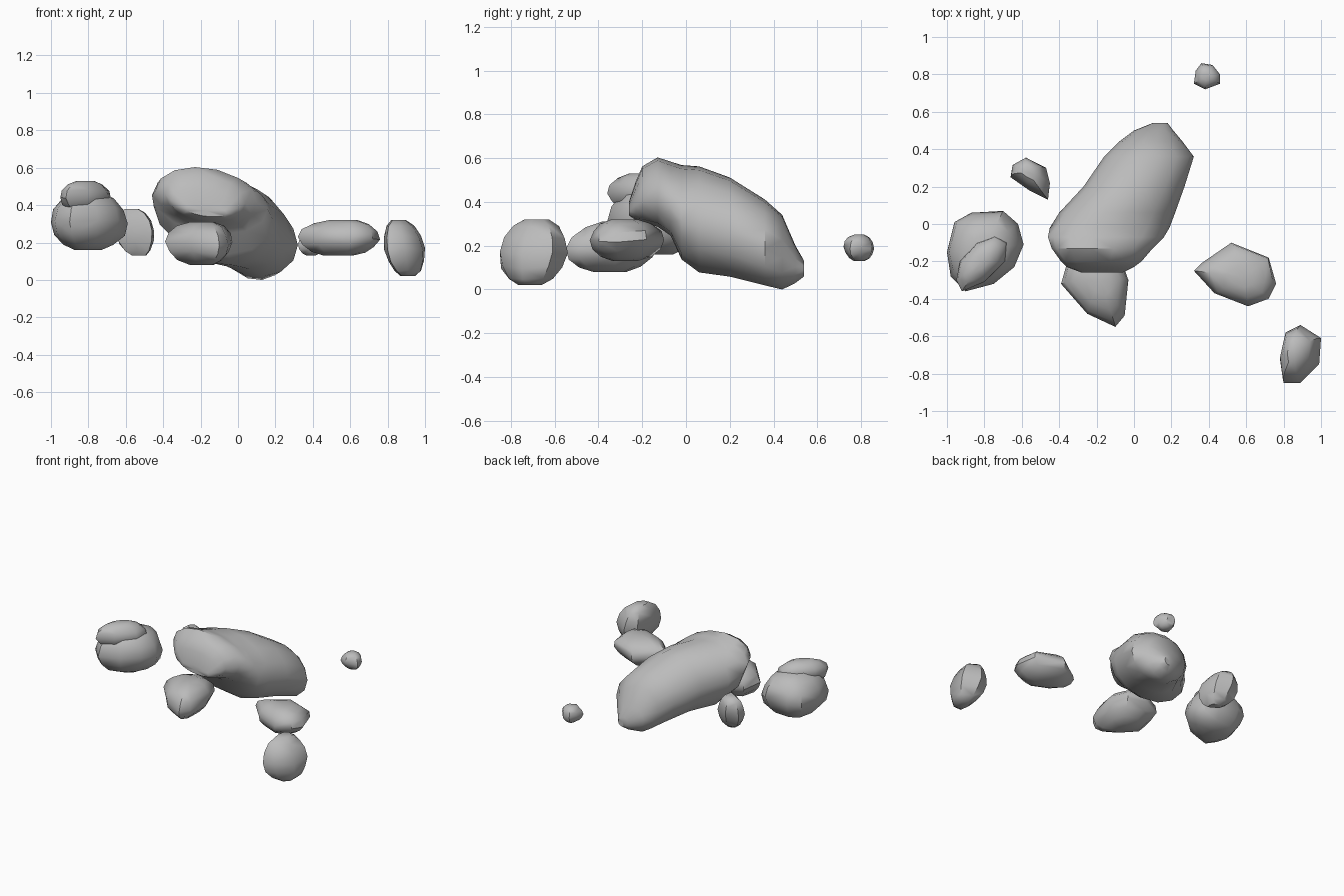
import bpy, bmesh, math, random
from mathutils import Vector

cube = bpy.data.objects.get("Cube")
if cube:
    bpy.data.objects.remove(cube, do_unlink=True)

stone = bpy.data.materials.new("grey stone")
stone.use_nodes = True
stone.diffuse_color = (0.5, 0.5, 0.5, 1)
stone.node_tree.nodes["Principled BSDF"].inputs["Base Color"].default_value = stone.diffuse_color


def loft(name, rings):
    """Skin closed rings into one solid and shade it with sharp chips."""
    mesh = bpy.data.meshes.new(name)
    bm = bmesh.new()
    loops = [[bm.verts.new(point) for point in ring] for ring in rings]
    count = len(loops[0])
    for lower, upper in zip(loops, loops[1:]):
        for i in range(count):
            j = (i + 1) % count
            bm.faces.new((lower[i], lower[j], upper[j], upper[i]))
    for end in (loops[0], loops[-1]):
        centre = sum((v.co for v in end), Vector()) / count
        tip = bm.verts.new(centre)
        for i in range(count):
            bm.faces.new((end[i], end[(i + 1) % count], tip))
    bmesh.ops.triangulate(bm, faces=bm.faces[:])
    bmesh.ops.recalc_face_normals(bm, faces=bm.faces[:])
    bm.to_mesh(mesh)
    bm.free()
    mesh.materials.append(stone)
    rock = bpy.data.objects.new(name, mesh)
    bpy.context.collection.objects.link(rock)
    bpy.ops.object.select_all(action="DESELECT")
    rock.select_set(True)
    bpy.context.view_layer.objects.active = rock
    bpy.ops.object.shade_smooth_by_angle(angle=math.radians(42))


# height fraction and width fraction of every small rock
PROFILE = [(0, 0.35), (0.1, 0.66), (0.28, 0.9), (0.5, 1), (0.72, 0.91), (0.9, 0.68), (1, 0.35)]


def small_rock(name, bottom, top, outline, lean=(0, 0), seed=1):
    """Loft a rock from its plan outline, with slight seeded unevenness."""
    random.seed(seed)
    centre = sum((Vector(p) for p in outline), Vector((0, 0))) / len(outline)
    warp = [random.uniform(-0.05, 0.05) for p in outline]
    rings = []
    for height, width in PROFILE:
        slide = Vector(lean) * (height - 0.5)
        ring = []
        for p, shift in zip(outline, warp):
            spread = width if width == 1 else width * random.uniform(0.95, 1.04)
            spot = centre + slide + (Vector(p) - centre) * spread
            level = height + shift * math.sin(math.pi * height)
            ring.append((spot.x, spot.y, bottom + (top - bottom) * level))
        rings.append(ring)
    loft(name, rings)


def section(y, left, right, bottom, top, sides=14):
    """One upright cross-section of the boulder, its left edge raised."""
    ring = []
    for i in range(sides):
        a = math.tau * i / sides
        across = (right - left) / 2 * math.cos(a)
        z = (bottom + top) / 2 + (top - bottom) / 2 * math.sin(a) - 0.12 * across
        ring.append(((left + right) / 2 + across, y, z))
    return ring


# main boulder, front to back, with its raised front overhang
loft("main_boulder", [section(*s) for s in (
    (-0.26, -0.28, -0.06, 0.34, 0.4),
    (-0.23, -0.36, 0, 0.32, 0.49),
    (-0.2, -0.39, 0.04, 0.31, 0.56),
    (-0.13, -0.44, 0.1, 0.29, 0.6),
    (-0.07, -0.46, 0.16, 0.25, 0.58),
    (-0.02, -0.45, 0.19, 0.14, 0.565),
    (0.06, -0.4, 0.22, 0.08, 0.56),
    (0.2, -0.27, 0.27, 0.06, 0.51),
    (0.36, -0.16, 0.32, 0.02, 0.41),
    (0.44, -0.08, 0.26, 0, 0.34),
    (0.5, 0, 0.21, 0.03, 0.2),
    (0.54, 0.1, 0.18, 0.06, 0.13),
)])

# stones around the boulder
small_rock("front_stone", 0.08, 0.31, [
    (-0.39, -0.32), (-0.25, -0.48), (-0.1, -0.55), (-0.05, -0.49),
    (-0.03, -0.3), (-0.08, -0.16), (-0.22, -0.12), (-0.35, -0.18)], (0, 0.04), seed=2)
small_rock("right_stone", 0.16, 0.47, [
    (-1, -0.15), (-0.98, -0.28), (-0.9, -0.36), (-0.75, -0.32), (-0.64, -0.23),
    (-0.59, -0.11), (-0.62, 0), (-0.7, 0.07), (-0.87, 0.06), (-0.96, 0.01)], seed=3)
small_rock("right_cap_stone", 0.36, 0.53, [
    (-0.95, -0.3), (-0.92, -0.36), (-0.8, -0.31), (-0.69, -0.2),
    (-0.68, -0.1), (-0.74, -0.06), (-0.84, -0.1), (-0.93, -0.2)], seed=4)
small_rock("back_right_stone", 0.13, 0.38, [
    (-0.66, 0.25), (-0.56, 0.18), (-0.46, 0.13), (-0.45, 0.22),
    (-0.47, 0.3), (-0.57, 0.35), (-0.65, 0.31)], (-0.04, 0.05), seed=5)
small_rock("left_flat_stone", 0.13, 0.32, [
    (0.32, -0.25), (0.43, -0.37), (0.61, -0.44), (0.72, -0.4), (0.76, -0.32),
    (0.72, -0.18), (0.52, -0.1), (0.36, -0.21)], (0.03, 0), seed=6)
small_rock("front_left_stone", 0.02, 0.32, [
    (0.78, -0.72), (0.8, -0.85), (0.89, -0.85), (0.99, -0.75), (1, -0.61),
    (0.89, -0.54), (0.81, -0.58)], (-0.05, 0.03), seed=7)
small_rock("back_pebble", 0.13, 0.25, [
    (0.32, 0.75), (0.38, 0.72), (0.46, 0.75), (0.46, 0.8), (0.42, 0.85),
    (0.36, 0.86), (0.33, 0.82)], seed=8)
